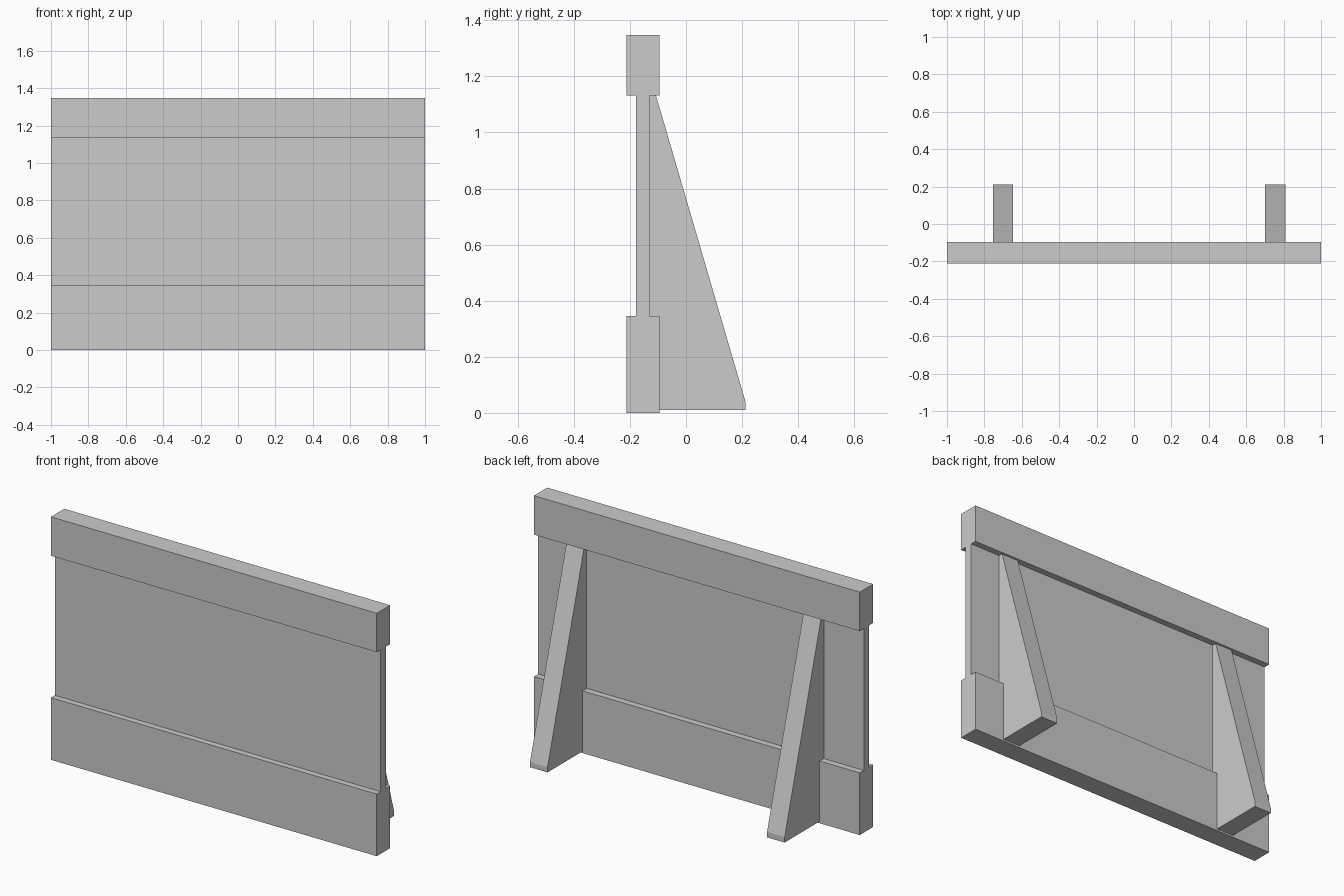
import bpy
import bmesh
from mathutils import Vector

cube = bpy.data.objects.get("Cube")
if cube:
    bpy.data.objects.remove(cube, do_unlink=True)

# Single plain grey finish
grey = bpy.data.materials.new("plain_grey")
grey.use_nodes = True
colour = (0.6, 0.6, 0.6, 1)
grey.diffuse_color = colour
grey.node_tree.nodes["Principled BSDF"].inputs["Base Color"].default_value = colour


def extrude_profile(name, profile, x0, x1):
    """Extrude a side profile of (y, z) points along x."""
    bm = bmesh.new()
    face = bm.faces.new([bm.verts.new((x0, y, z)) for y, z in profile])
    result = bmesh.ops.extrude_face_region(bm, geom=[face])
    moved = [v for v in result["geom"] if isinstance(v, bmesh.types.BMVert)]
    bmesh.ops.translate(bm, verts=moved, vec=Vector((x1 - x0, 0, 0)))
    bmesh.ops.recalc_face_normals(bm, faces=bm.faces[:])
    mesh = bpy.data.meshes.new(name)
    bm.to_mesh(mesh)
    bm.free()
    mesh.materials.append(grey)
    obj = bpy.data.objects.new(name, mesh)
    bpy.context.collection.objects.link(obj)
    return obj


# Wall: thin panel between a thick base and a thick top rail
FRONT, BACK = -0.212, -0.095
PANEL_FRONT, PANEL_BACK = -0.178, -0.131
BASE_TOP, RAIL_BOTTOM, TOP = 0.345, 1.132, 1.348
wall_profile = [
    (FRONT, 0), (BACK, 0), (BACK, BASE_TOP), (PANEL_BACK, BASE_TOP),
    (PANEL_BACK, RAIL_BOTTOM), (BACK, RAIL_BOTTOM), (BACK, TOP),
    (FRONT, TOP), (FRONT, RAIL_BOTTOM), (PANEL_FRONT, RAIL_BOTTOM),
    (PANEL_FRONT, BASE_TOP), (FRONT, BASE_TOP),
]
extrude_profile("barrier_wall", wall_profile, -1, 1)

# Sloping braces behind the wall, following its stepped back
brace_profile = [
    (BACK, 0.01), (0.212, 0.01), (0.212, 0.04), (-0.107, RAIL_BOTTOM),
    (PANEL_BACK, RAIL_BOTTOM), (PANEL_BACK, BASE_TOP), (BACK, BASE_TOP),
]
for side, x in (("right", -0.7), ("left", 0.755)):
    extrude_profile(side + "_brace", brace_profile, x - 0.054, x + 0.054)
